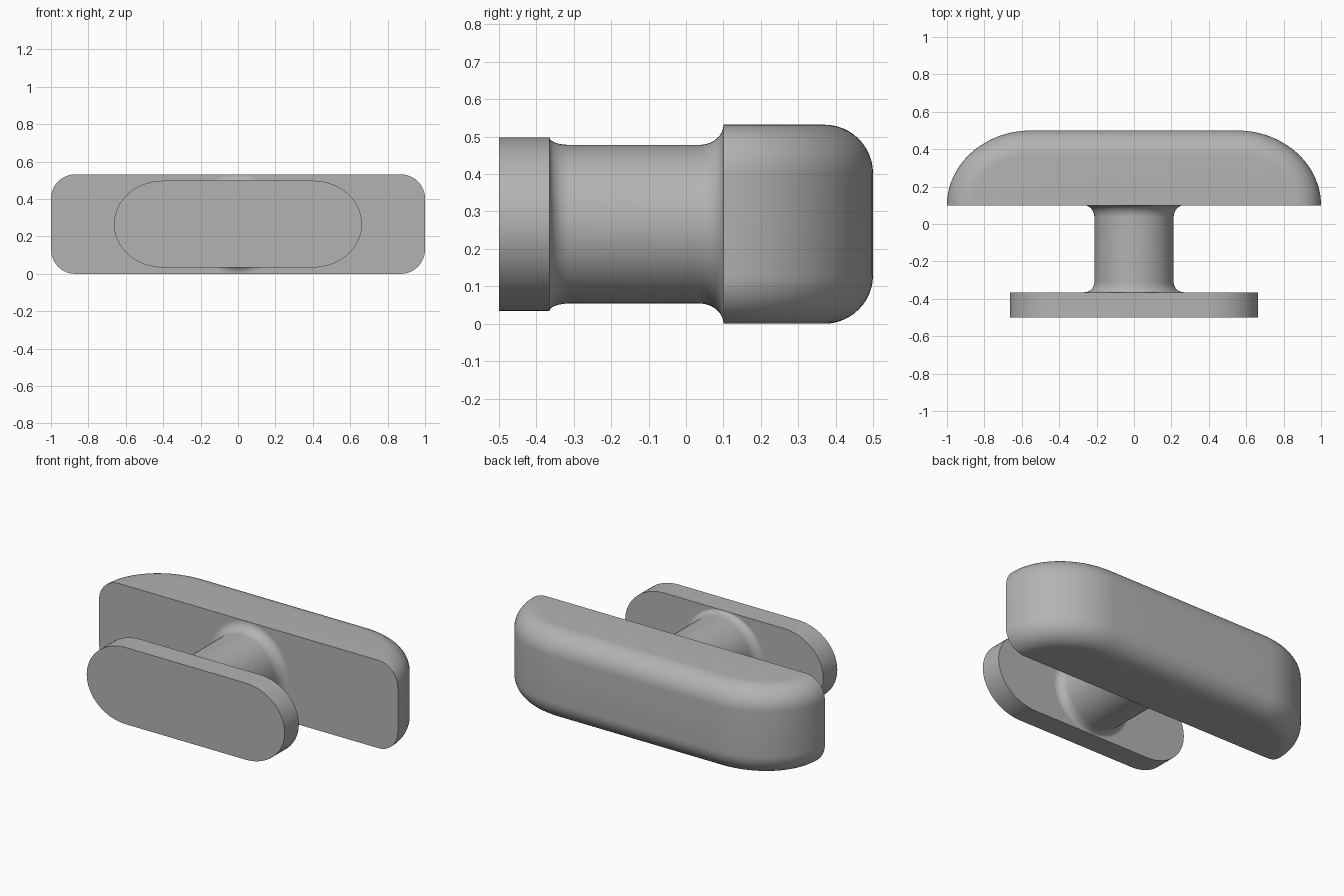
import bpy
import bmesh
from math import sin, cos, pi, radians

cube = bpy.data.objects.get("Cube")
if cube:
    bpy.data.objects.remove(cube, do_unlink=True)

MID_Z = 0.266      # height of the shared axis
GREY = (0.45, 0.45, 0.45, 1)

metal = bpy.data.materials.new("satin grey")
metal.use_nodes = True
metal.diffuse_color = GREY
metal.node_tree.nodes["Principled BSDF"].inputs["Base Color"].default_value = GREY


def loft(name, rings):
    """Skin closed rings of equal length and cap both ends."""
    bm = bmesh.new()
    loops = [[bm.verts.new(p) for p in ring] for ring in rings]
    n = len(loops[0])
    for a, b in zip(loops, loops[1:]):
        for i in range(n):
            j = (i + 1) % n
            bm.faces.new((a[i], a[j], b[j], b[i]))
    bm.faces.new(loops[0])
    bm.faces.new(loops[-1])
    bmesh.ops.recalc_face_normals(bm, faces=bm.faces)
    mesh = bpy.data.meshes.new(name)
    bm.to_mesh(mesh)
    bm.free()
    mesh.materials.append(metal)
    obj = bpy.data.objects.new(name, mesh)
    bpy.context.collection.objects.link(obj)
    bpy.ops.object.select_all(action="DESELECT")
    obj.select_set(True)
    bpy.context.view_layer.objects.active = obj
    bpy.ops.object.shade_smooth_by_angle(angle=radians(30))
    return obj


# Grip: a plan outline with elliptical shoulders, inset towards top and bottom
def grip_outline(inset, z, steps=24):
    rx, ry, front = 0.45, 0.4, 0.1
    half = []
    for i in range(steps + 1):
        t = i / steps * pi / 2
        nx, ny = ry * cos(t), rx * sin(t)
        size = (nx * nx + ny * ny) ** 0.5
        half.append((1 - rx + rx * cos(t) - inset * nx / size,
                     front + ry * sin(t) - inset * ny / size))
    return ([(x, y, z) for x, y in half]
            + [(-x, y, z) for x, y in reversed(half)])


FILLET = 0.13
angles = [i / 12 * pi / 2 for i in range(13)]
upper = [(FILLET * (1 - cos(a)), MID_Z - FILLET + FILLET * sin(a)) for a in angles]
levels = [(d, -h) for d, h in reversed(upper)] + upper
loft("grip", [grip_outline(d, MID_Z + h) for d, h in levels])


# Base plate: straight top and bottom with semi-elliptical ends
def plate_outline(y, steps=32):
    ring = []
    for side in (1, -1):
        for i in range(steps + 1):
            t = -pi / 2 + i / steps * pi
            ring.append((side * (0.4 + 0.263 * cos(t)), y,
                         MID_Z + side * 0.232 * sin(t)))
    return ring


loft("base_plate", [plate_outline(-0.5), plate_outline(-0.365)])


# Stem: round shaft flaring into the plate and the grip
def stem_ring(y, rx, rz, steps=64):
    return [(rx * cos(i / steps * 2 * pi), y, MID_Z + rz * sin(i / steps * 2 * pi))
            for i in range(steps)]


R = 0.212
plate_end = [(-0.365 + 0.055 * sin(a), R + 0.053 * (1 - cos(pi / 2 - a)) ,
              R + 0.02 * (1 - sin(a))) for a in angles]
plate_end = [(-0.365 + 0.055 * (1 - cos(a)), R + 0.053 * (1 - sin(a)),
              R + 0.02 * (1 - sin(a))) for a in angles]
grip_end = [(0.1 - 0.065 * (1 - cos(a)), R + 0.054 * (1 - sin(a)),
             R + 0.054 * (1 - sin(a))) for a in reversed(angles)]
loft("stem", [stem_ring(*p) for p in plate_end + grip_end])
